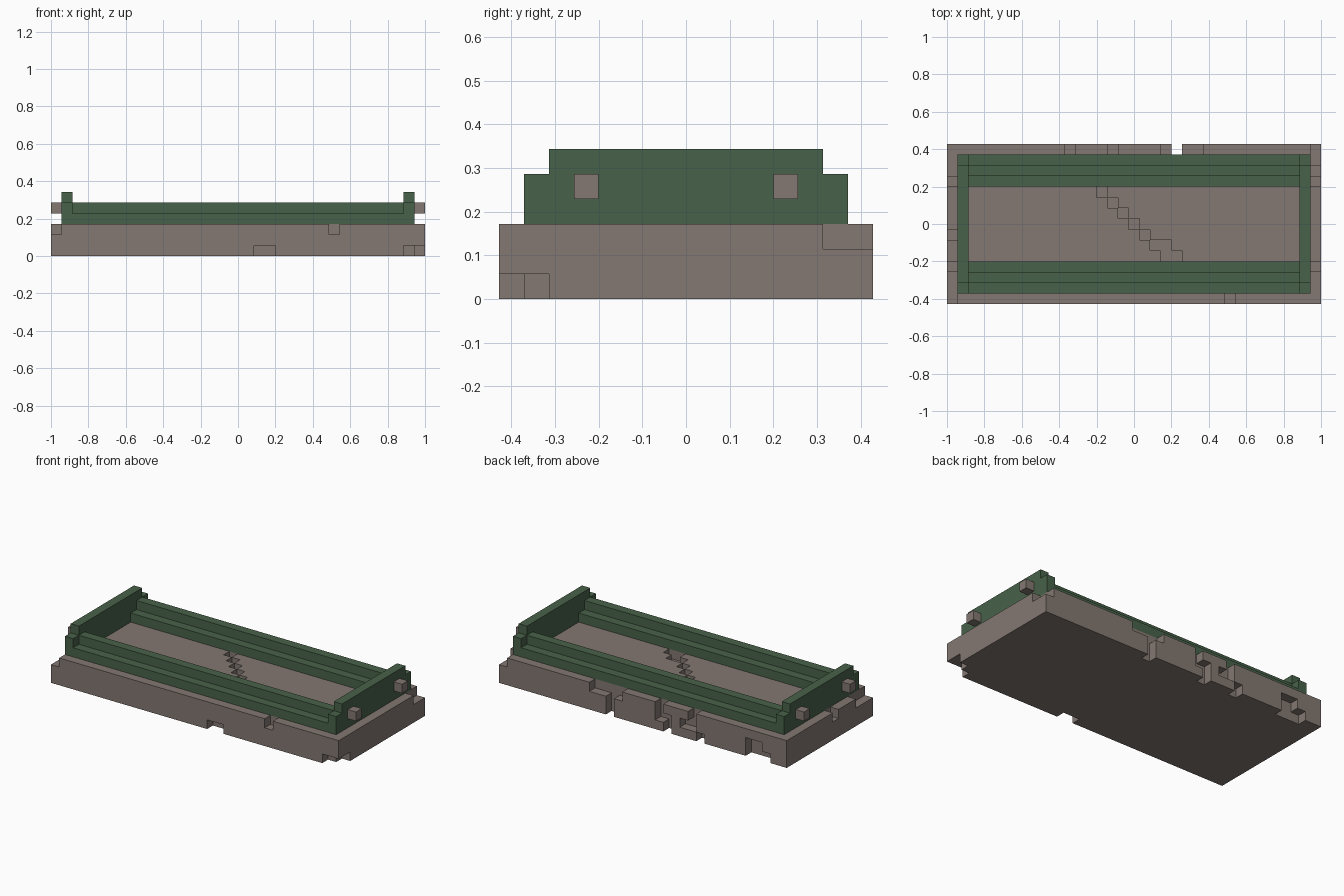
import bpy, bmesh

U = 2 / 35          # edge of one cubic cell
NX, NY, NZ = 35, 15, 3

old = bpy.data.objects.get("Cube")
if old:
    bpy.data.objects.remove(old, do_unlink=True)


def make_material(name, rgb):
    m = bpy.data.materials.new(name)
    m.use_nodes = True
    m.diffuse_color = (*rgb, 1)
    bsdf = next(n for n in m.node_tree.nodes if n.type == 'BSDF_PRINCIPLED')
    bsdf.inputs["Base Color"].default_value = (*rgb, 1)
    return m


STONE = make_material("stone_brown", (0.227, 0.188, 0.168))
GREEN = make_material("moss_green", (0.065, 0.122, 0.067))


def finish(bm, name, mat):
    bmesh.ops.remove_doubles(bm, verts=bm.verts, dist=1e-5)
    bmesh.ops.dissolve_limit(bm, angle_limit=0.01, verts=bm.verts, edges=bm.edges)
    bmesh.ops.recalc_face_normals(bm, faces=bm.faces)
    me = bpy.data.meshes.new(name)
    bm.to_mesh(me)
    bm.free()
    me.materials.append(mat)
    ob = bpy.data.objects.new(name, me)
    bpy.context.collection.objects.link(ob)
    return ob


def place(i, j, k):
    return (-1 + i * U, (j - NY / 2) * U, k * U)


def cells(xs, ys, zs):
    return {(i, j, k) for i in range(*xs) for j in range(*ys) for k in range(*zs)}


def cell_mesh(name, solid, mat):
    """Outer skin of a set of cubic cells."""
    bm = bmesh.new()
    for c in solid:
        for axis in range(3):
            for side in (0, 1):
                n = list(c)
                n[axis] += 2 * side - 1
                if tuple(n) in solid:
                    continue
                corners = []
                for a, b in ((0, 0), (1, 0), (1, 1), (0, 1)):
                    p = list(c)
                    p[axis] += side
                    p[(axis + 1) % 3] += a
                    p[(axis + 2) % 3] += b
                    corners.append(bm.verts.new(place(*p)))
                bm.faces.new(corners if side else corners[::-1])
    return finish(bm, name, mat)


def extrude_profile(name, profile, axis, start, end, mat):
    """Stepped cross-section pushed along x; profile holds (y, z) cells."""
    bm = bmesh.new()
    face = bm.faces.new([bm.verts.new(place(start, y, z)) for y, z in profile])
    ext = bmesh.ops.extrude_face_region(bm, geom=[face])
    moved = [g for g in ext["geom"] if isinstance(g, bmesh.types.BMVert)]
    bmesh.ops.translate(bm, verts=moved, vec=((end - start) * U, 0, 0))
    return finish(bm, name, mat)


# Stone slab with chipped edges
chips = [
    ((0, 1), (0, 3), (2, 3)),       # front corners
    ((33, 35), (0, 1), (0, 1)),
    ((34, 35), (1, 2), (0, 1)),
    ((34, 35), (13, 15), (2, 3)),   # back corner
    ((26, 27), (0, 1), (2, 3)),     # front edge
    ((19, 21), (0, 1), (0, 1)),
    ((0, 1), (6, 7), (2, 3)),       # side edge
    ((21, 22), (14, 15), (0, 3)),   # back edge
    ((22, 24), (14, 15), (2, 3)),
    ((20, 21), (14, 15), (2, 3)),
    ((15, 16), (14, 15), (1, 3)),
    ((14, 15), (14, 15), (0, 2)),
    ((11, 12), (14, 15), (1, 3)),
    ((11, 13), (14, 15), (1, 2)),
    ((10, 11), (14, 15), (0, 1)),
    ((2, 5), (14, 15), (0, 1)),
    ((3, 5), (14, 15), (1, 2)),
]
slab = cells((0, NX), (0, NY), (0, NZ))
for chip in chips:
    slab -= cells(*chip)

# Stair-stepped crack across the floor
for n in range(5):
    slab.discard((14 + n, 10 - n, 2))
slab -= {(19, 5, 2), (20, 5, 2), (20, 4, 2), (21, 4, 2)}
cell_mesh("stone_slab", slab, STONE)

# Long rails, raised along the middle
rail = [(1, 3), (4, 3), (4, 4), (3, 4), (3, 5), (2, 5), (2, 4), (1, 4)]
extrude_profile("front_rail", rail, 0, 2, 33, GREEN)
extrude_profile("back_rail", [(NY - y, z) for y, z in rail], 0, 2, 33, GREEN)

# End boards with stepped shoulders, and the pegs on their outer faces
board = [(1, 3), (14, 3), (14, 5), (13, 5), (13, 6), (2, 6), (2, 5), (1, 5)]
for side, start, peg in (("right", 1, 0), ("left", 33, 34)):
    extrude_profile(side + "_end_board", board, 0, start, start + 1, GREEN)
    for where, j in (("front", 3), ("back", 11)):
        cell_mesh(f"{side}_{where}_peg", {(peg, j, 4)}, STONE)
